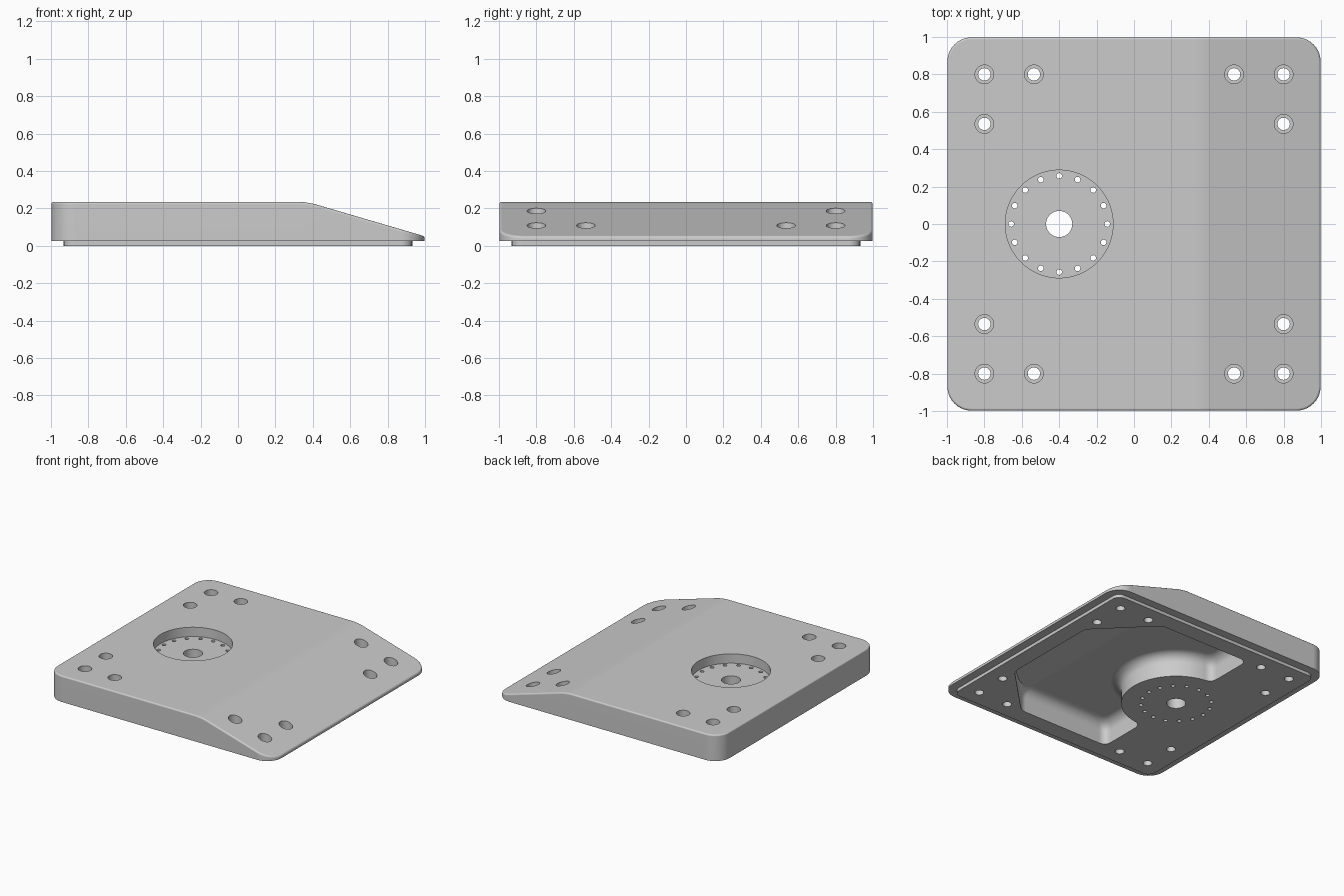
import bpy, bmesh, math
from mathutils import Vector

if "Cube" in bpy.data.objects:
    bpy.data.objects.remove(bpy.data.objects["Cube"])

TOP, SLOPE = 0.235, math.atan(0.293)
HUB = (-0.4, 0.0)


def to_object(name, bm):
    bmesh.ops.recalc_face_normals(bm, faces=bm.faces)
    mesh = bpy.data.meshes.new(name)
    bm.to_mesh(mesh)
    bm.free()
    ob = bpy.data.objects.new(name, mesh)
    bpy.context.collection.objects.link(ob)
    return ob


def rounded_square(half, r, n=10):
    pts = []
    for q in range(4):
        a0 = q * math.pi / 2
        cx = (half - r) * (1 if q in (0, 3) else -1)
        cy = (half - r) * (1 if q < 2 else -1)
        for i in range(n + 1):
            a = a0 + i * math.pi / 2 / n
            pts.append((cx + r * math.cos(a), cy + r * math.sin(a)))
    return pts


def loft(layers):
    """Closed solid through stacked outlines [(points, z), ...]."""
    bm = bmesh.new()
    rings = [[bm.verts.new((x, y, z)) for x, y in pts] for pts, z in layers]
    n = len(rings[0])
    for a, b in zip(rings, rings[1:]):
        for i in range(n):
            bm.faces.new((a[i], a[(i + 1) % n], b[(i + 1) % n], b[i]))
    bm.faces.new(rings[0][::-1])
    bm.faces.new(rings[-1])
    return bm


def slice_off(bm, co, no):
    """Cut away everything on the normal side and cap the cut."""
    res = bmesh.ops.bisect_plane(bm, geom=bm.verts[:] + bm.edges[:] + bm.faces[:],
                                 dist=1e-6, plane_co=co, plane_no=no, clear_outer=True)
    open_edges = [e for e in bm.edges if e.is_boundary]
    bmesh.ops.holes_fill(bm, edges=open_edges, sides=0)
    bmesh.ops.recalc_face_normals(bm, faces=bm.faces)


def cylinders(name, items, z1=0.5):
    """Upright cylinders from (x, y, radius, bottom, sides)."""
    bm = bmesh.new()
    for x, y, r, z0, n in items:
        res = bmesh.ops.create_cone(bm, cap_ends=True, segments=n, radius1=r, radius2=r, depth=z1 - z0)
        bmesh.ops.translate(bm, verts=res["verts"], vec=(x, y, (z0 + z1) / 2))
    return to_object(name, bm)


def boolean(ob, other, op):
    mod = ob.modifiers.new("cut", "BOOLEAN")
    mod.operation, mod.solver, mod.object = op, "EXACT", other
    bpy.context.view_layer.objects.active = ob
    bpy.ops.object.modifier_apply(modifier=mod.name)
    bpy.data.objects.remove(other)


# Body: rounded block with a softly rolled ramp on the +x side
square = rounded_square(0.998, 0.13)
bm = loft([(square, 0.025), (square, TOP)])
tangent = 0.06
R = tangent / math.tan(SLOPE / 2)
start = 0.369 - tangent
for k in range(1, 5):
    t = SLOPE * k / 4
    slice_off(bm, Vector((start + R * math.sin(t), 0, TOP - R + R * math.cos(t))),
              Vector((math.sin(t), 0, math.cos(t))))
rim = [e for e in bm.edges if len(e.link_faces) == 2
       and max(f.normal.z for f in e.link_faces) > 0.9
       and abs(min(f.normal.z for f in e.link_faces)) < 0.1]
bmesh.ops.bevel(bm, geom=rim, offset=0.012, segments=3, profile=0.5, affect="EDGES")
body = to_object("base_plate", bm)

# Bottom lip
lip_outline = rounded_square(0.932, 0.06, 6)
boolean(body, to_object("bottom_lip", loft([(lip_outline, 0.0), (lip_outline, 0.04)])), "UNION")


# Underside cavity: chamfered pocket that wraps around the round hub
def pocket_outline(d):
    hub_r, x0, h = 0.4 + d, HUB[0] + d, 0.8 - d
    diag = 1.2 - d * math.sqrt(2)
    tip = math.sqrt(hub_r ** 2 - d ** 2)
    a0 = math.atan2(tip, d) - 0.17
    arc = [(HUB[0] + hub_r * math.cos(a), hub_r * math.sin(a))
           for a in [a0 - 2 * a0 * i / 32 for i in range(33)]]
    corners = [(x0, -tip), (x0, -h), (diag - h, -h), (h, h - diag),
               (h, diag - h), (diag - h, h), (x0, h), (x0, tip)]
    loop = [arc[-1]] + corners + [arc[0]]
    pts = list(arc)
    for i, c in enumerate(corners, 1):
        p, v, q = Vector(loop[i - 1]), Vector(c), Vector(loop[i + 1])
        r = 0.065 if i in (1, 2, 7, 8) else 0.04
        a, b = v + (p - v).normalized() * r * 0.98, v + (q - v).normalized() * r * 0.98
        for s in range(7):
            t = s / 6
            m = a * (1 - t) ** 2 + v * 2 * t * (1 - t) + b * t ** 2
            pts.append((m.x, m.y))
    return pts


ROOF, FILLET = 0.185, 0.08
layers = [(pocket_outline(0), -0.05)]
for k in range(7):
    a = k * math.pi / 12
    layers.append((pocket_outline(FILLET * (1 - math.cos(a))), ROOF - FILLET * (1 - math.sin(a))))
bm = loft(layers)
slice_off(bm, Vector((0.36, 0, ROOF)), Vector((math.sin(SLOPE), 0, math.cos(SLOPE))))
boolean(body, to_object("pocket_cutter", bm), "DIFFERENCE")

# Corner bolt positions, three per corner
bolts = [(sx * x, sy * y) for sx in (-1, 1) for sy in (-1, 1)
         for x, y in ((0.8, 0.8), (0.535, 0.8), (0.8, 0.535))]

# Counterbores and round hub recess
wide = [(x, y, 0.05, 0.05, 32) for x, y in bolts] + [(*HUB, 0.288, 0.16, 96)]
boolean(body, cylinders("recess_cutter", wide), "DIFFERENCE")

# Through holes: bolts, ring of small holes, hub centre
through = [(x, y, 0.033, -0.2, 32) for x, y in bolts] + [(*HUB, 0.07, -0.2, 48)]
for i in range(16):
    a = i * math.pi / 8
    through.append((HUB[0] + 0.257 * math.cos(a), 0.257 * math.sin(a), 0.015, -0.2, 16))
boolean(body, cylinders("hole_cutter", through), "DIFFERENCE")

# Material and shading
mat = bpy.data.materials.new("light_grey")
mat.diffuse_color = (0.6, 0.6, 0.6, 1)
mat.use_nodes = True
mat.node_tree.nodes["Principled BSDF"].inputs["Base Color"].default_value = mat.diffuse_color
body.data.materials.clear()
body.data.materials.append(mat)
bpy.ops.object.select_all(action="DESELECT")
body.select_set(True)
bpy.context.view_layer.objects.active = body
bpy.ops.object.shade_smooth_by_angle(angle=math.radians(32))
weighted = body.modifiers.new("clean_shading", "WEIGHTED_NORMAL")
weighted.keep_sharp = True
